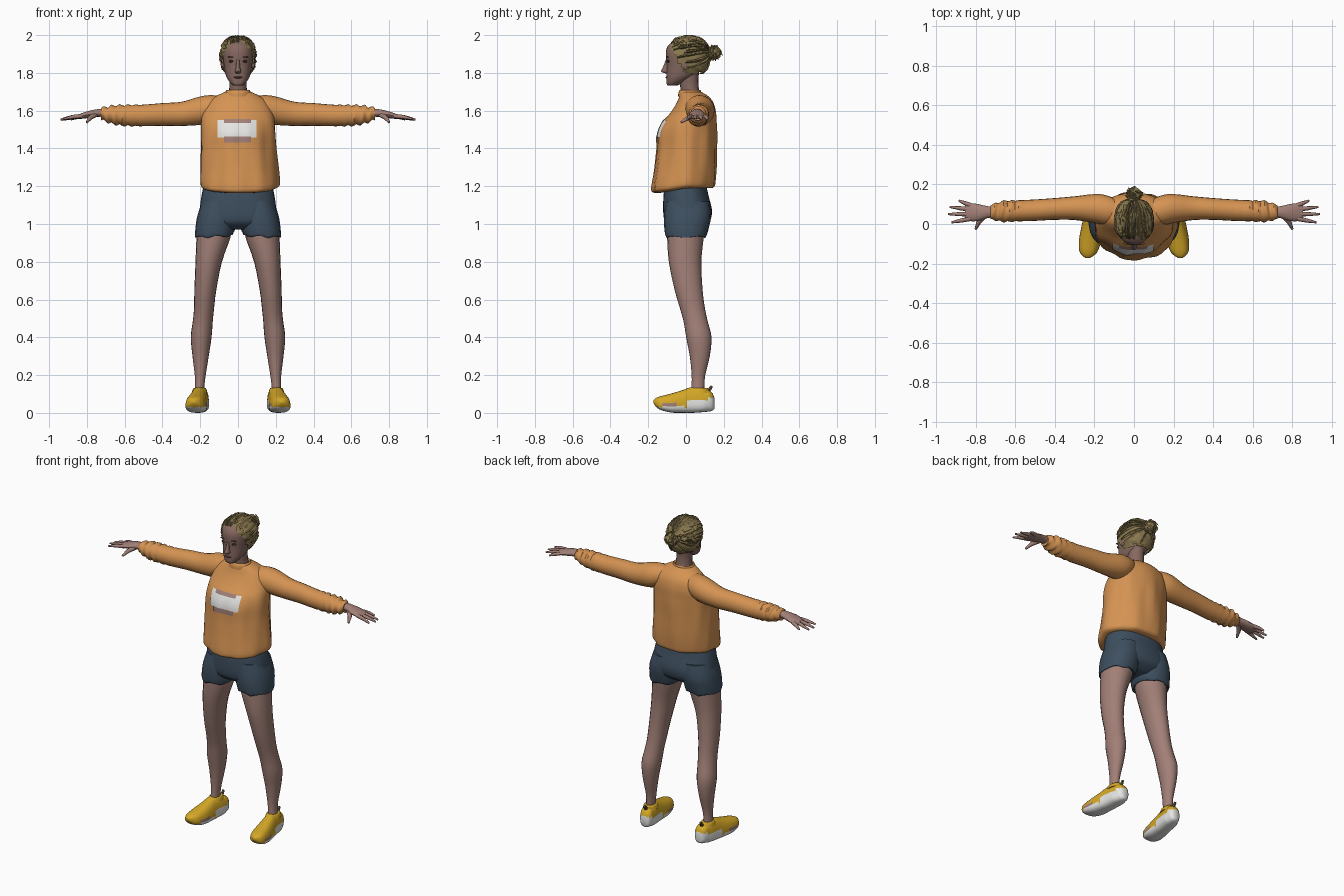
import bpy, bmesh, math, random
from mathutils import Vector
from mathutils.bvhtree import BVHTree

if "Cube" in bpy.data.objects:
    bpy.data.objects.remove(bpy.data.objects["Cube"])

random.seed(4)


def material(name, rgb):
    m = bpy.data.materials.new(name)
    m.diffuse_color = (*rgb, 1)
    m.use_nodes = True
    m.node_tree.nodes["Principled BSDF"].inputs["Base Color"].default_value = m.diffuse_color
    return m


ORANGE = material("orange_knit", (0.66, 0.29, 0.085))
SKIN = material("skin", (0.36, 0.215, 0.185))
FACE = material("face_skin", (0.24, 0.14, 0.12))
DENIM = material("navy_denim", (0.048, 0.078, 0.115))
HAIR = material("hair", (0.26, 0.195, 0.08))
DARK_HAIR = material("dark_hair", (0.13, 0.095, 0.04))
YELLOW = material("yellow_fabric", (0.66, 0.39, 0.02))
WHITE = material("white", (0.78, 0.78, 0.77))
DARK = material("dark_eye", (0.03, 0.022, 0.02))
LIP = material("lip", (0.14, 0.06, 0.055))


def finish(name, bm, mats, mirror=False, angle=50, rule=None):
    """Turn a bmesh into a smooth-shaded object, optionally mirrored on x."""
    bmesh.ops.recalc_face_normals(bm, faces=bm.faces)
    if rule:
        for f in bm.faces:
            f.material_index = rule(f.calc_center_median())
    me = bpy.data.meshes.new(name)
    bm.to_mesh(me)
    bm.free()
    ob = bpy.data.objects.new(name, me)
    bpy.context.collection.objects.link(ob)
    for m in mats:
        me.materials.append(m)
    bpy.ops.object.select_all(action='DESELECT')
    ob.select_set(True)
    bpy.context.view_layer.objects.active = ob
    bpy.ops.object.shade_smooth_by_angle(angle=math.radians(angle))
    if mirror:
        ob.modifiers.new("mirror", 'MIRROR')
    return ob


def spline(rows, steps):
    """Catmull-Rom through rows of numbers."""
    out = []
    for i in range(len(rows) - 1):
        a, b = rows[max(i - 1, 0)], rows[i]
        c, d = rows[i + 1], rows[min(i + 2, len(rows) - 1)]
        for s in range(steps):
            t = s / steps
            out.append([0.5 * (2 * q + (r - p) * t + (2 * p - 5 * q + 4 * r - w) * t * t
                               + (3 * q - p - 3 * r + w) * t ** 3)
                        for p, q, r, w in zip(a, b, c, d)])
    return out + [list(rows[-1])]


def loft(name, axis, rows, mats, n=20, steps=3, power=2.0, deform=None, **kw):
    """Rows are (position on axis, centre 1, centre 2, radius 1, radius 2)."""
    bm = bmesh.new()
    rings = []
    for t, c1, c2, r1, r2 in spline(rows, steps):
        ring = []
        for k in range(n):
            a = 2 * math.pi * k / n
            ca, sa = math.cos(a), math.sin(a)
            u = c1 + abs(r1) * math.copysign(abs(ca) ** (2 / power), ca)
            v = c2 + abs(r2) * math.copysign(abs(sa) ** (2 / power), sa)
            co = Vector({'x': (t, u, v), 'y': (u, t, v), 'z': (u, v, t)}[axis])
            ring.append(bm.verts.new(deform(co) if deform else co))
        rings.append(ring)
    for lo, hi in zip(rings, rings[1:]):
        for k in range(n):
            bm.faces.new((lo[k], lo[(k + 1) % n], hi[(k + 1) % n], hi[k]))
    bm.faces.new(rings[0][::-1])
    bm.faces.new(rings[-1])
    return finish(name, bm, mats, **kw)


def tube(name, tracks, mats, n=6, **kw):
    """Tapered tubes; each track is a list of (point, radius)."""
    bm = bmesh.new()
    for track in tracks:
        rings = []
        for i, (p, r) in enumerate(track):
            d = (track[min(i + 1, len(track) - 1)][0] - track[max(i - 1, 0)][0]).normalized()
            q = d.to_track_quat('Z', 'Y')
            rings.append([bm.verts.new(p + q @ Vector((r * math.cos(6.2832 * k / n),
                                                       r * math.sin(6.2832 * k / n), 0)))
                          for k in range(n)])
        for lo, hi in zip(rings, rings[1:]):
            for k in range(n):
                bm.faces.new((lo[k], lo[(k + 1) % n], hi[(k + 1) % n], hi[k]))
        bm.faces.new(rings[0][::-1])
        bm.faces.new(rings[-1])
    return finish(name, bm, mats, **kw)


def blob(name, centre, radii, mat, **kw):
    bm = bmesh.new()
    bmesh.ops.create_uvsphere(bm, u_segments=14, v_segments=9, radius=1)
    for v in bm.verts:
        v.co = Vector(c + r * x for c, r, x in zip(centre, radii, v.co))
    return finish(name, bm, [mat], **kw)


# Sweater body with soft folds and a hem that dips at the front
def folds(p):
    a = math.atan2(p.y, p.x)
    low = max(0, min(1, (1.66 - p.z) / 0.2))
    k = 1 + low * (0.022 * math.sin(7 * a + 6 * p.z) + 0.012 * math.sin(13 * a - 9 * p.z))
    dip = 0.17 * max(0, -p.y) * max(0, (1.35 - p.z) / 0.15)
    return Vector((p.x * k, p.y * k, p.z - dip))


sweater = loft("sweater_body", 'z', [
    (1.19, .008, -.005, .185, .145), (1.2, .008, -.012, .204, .165), (1.225, .008, -.012, .21, .17),
    (1.3, .004, -.003, .206, .165), (1.4, 0, .003, .2, .158), (1.48, 0, .006, .197, .156),
    (1.54, 0, .018, .195, .142), (1.59, 0, .038, .188, .12), (1.64, 0, .048, .165, .098),
    (1.675, 0, .042, .12, .078), (1.7, 0, .025, .068, .055)],
    [ORANGE], n=48, deform=folds)
loft("sweater_collar", 'z', [(1.675, 0, .02, .068, .062), (1.695, 0, .02, .069, .06),
                             (1.71, 0, .022, .06, .054), (1.7, 0, .022, .05, .045)], [ORANGE])


# Sleeves with wrinkles bunching towards the cuff
def wrinkle(p):
    w = 0.006 * max(0, min(1, (p.x - .5) / .1)) * math.sin(p.x * 150 + 30 * p.y)
    return p + Vector((0, w * 0.6, w))


loft("sleeves", 'x', [
    (.07, .06, 1.625, .055, .05), (.14, .07, 1.61, .075, .072), (.2, .078, 1.6, .073, .075),
    (.3, .08, 1.583, .06, .064), (.4, .076, 1.58, .055, .06), (.5, .07, 1.575, .054, .057),
    (.6, .066, 1.575, .053, .055), (.66, .064, 1.578, .053, .049), (.69, .062, 1.58, .045, .041),
    (.725, .06, 1.584, .037, .032)], [ORANGE], steps=5, deform=wrinkle, mirror=True)

# Chest patch: thin strips laid on the sweater surface
tree = BVHTree.FromPolygons([v.co for v in sweater.data.vertices],
                            [p.vertices for p in sweater.data.polygons])


def patch(name, x0, x1, z0, z1, lift, mat, nx=14, nz=8):
    bm = bmesh.new()
    grid = []
    for j in range(nz + 1):
        for i in range(nx + 1):
            o = Vector((x0 + (x1 - x0) * i / nx, -1, z0 + (z1 - z0) * j / nz))
            grid.append(bm.verts.new(tree.ray_cast(o, Vector((0, 1, 0)))[0] - Vector((0, lift, 0))))
    for j in range(nz):
        for i in range(nx):
            k = j * (nx + 1) + i
            bm.faces.new((grid[k], grid[k + 1], grid[k + nx + 2], grid[k + nx + 1]))
    finish(name, bm, [mat])


patch("chest_patch", -.108, .098, 1.458, 1.55, .004, WHITE)
patch("patch_lower_band", -.075, .068, 1.432, 1.462, .005, SKIN)
patch("patch_upper_band", -.075, .068, 1.535, 1.555, .005, SKIN)

# Hands: palm, four fingers and thumb
loft("palms", 'x', [(.69, .06, 1.588, .025, .021), (.74, .06, 1.588, .03, .021),
                    (.79, .058, 1.58, .043, .019), (.835, .06, 1.57, .045, .014),
                    (.855, .06, 1.567, .038, .009)], [SKIN], n=14, mirror=True)
fingers = []
for y, tx, ty, tz in ((.094, .885, .118, 1.553), (.073, .93, .086, 1.551),
                      (.05, .94, .05, 1.553), (.027, .922, .008, 1.556)):
    a, b = Vector((.825, y, 1.572)), Vector((tx, ty, tz))
    fingers.append([(a, .012), (a.lerp(b, .5) + Vector((0, 0, .003)), .0105), (b, .005)])
fingers.append([(Vector((.755, .045, 1.58)), .016), (Vector((.785, .008, 1.56)), .012),
                (Vector((.8, -.026, 1.538)), .006)])
tube("fingers", fingers, [SKIN], n=8, mirror=True)

# Shorts
loft("shorts_hips", 'z', [
    (1.22, 0, -.003, .178, .108), (1.15, 0, 0, .193, .119), (1.08, 0, .008, .203, .129),
    (1.03, 0, .008, .208, .125), (1.0, 0, .006, .19, .11), (.972, 0, .005, .12, .07)],
    [DENIM], n=32, power=2.3)
loft("shorts_legs", 'z', [
    (1.12, .1, .008, .09, .115), (1.04, .112, .008, .104, .124), (.98, .12, .003, .105, .118),
    (.935, .127, 0, .1, .108), (.94, .127, 0, .088, .098)], [DENIM], mirror=True, power=2.2,
    deform=lambda p: p + Vector((0, 0, .006 * math.sin(70 * p.x) + .05 * (.12 - p.x))
                         if p.z < .95 else (0, 0, 0)))

# Bare legs
loft("legs", 'z', [
    (1.0, .125, 0, .09, .1), (.93, .13, -.003, .09, .097), (.8, .155, -.005, .07, .086),
    (.65, .173, .014, .058, .074), (.55, .18, .035, .053, .066), (.48, .187, .052, .053, .064),
    (.4, .195, .068, .055, .067), (.3, .198, .073, .043, .053), (.2, .2, .066, .029, .036),
    (.14, .203, .063, .025, .034), (.09, .205, .06, .027, .035)], [SKIN], mirror=True)


# Sneakers: pale sole and heel, coloured upper, scuffed toe side
def shoe_colour(c):
    if c.z < (.058 + .25 * max(0, c.y - .05) if c.y > 0 else .032):
        return 1
    return 2 if -.12 < c.y < -.02 and c.z < .045 else 0


def shoe_shape(p):
    flare = 1.22 - p.z * 3.6 if p.y < .11 else 1
    cx = .205 - .13 * (p.y - .05)
    return Vector((cx + (p.x - .2) * flare, p.y, max(p.z, 0.0)))


loft("sneakers", 'y', [
    (.15, .2, .05, .018, .03), (.135, .2, .06, .036, .05), (.09, .2, .068, .046, .064),
    (.03, .2, .068, .047, .068), (-.02, .2, .06, .05, .06), (-.08, .2, .052, .052, .05),
    (-.135, .2, .052, .045, .036), (-.16, .2, .056, .028, .022), (-.172, .2, .06, .01, .008)],
    [YELLOW, WHITE, SKIN], n=24, steps=4, power=2.7, deform=shoe_shape, rule=shoe_colour, mirror=True)
loft("shoe_collars", 'z', [(.105, .203, .066, .042, .06), (.13, .203, .066, .034, .05),
                           (.132, .203, .066, .026, .04)], [YELLOW], mirror=True)
tube("heel_tabs", [[(Vector((.198, .115, .11)), .012), (Vector((.198, .137, .142)), .008)]],
     [DARK_HAIR], mirror=True)

# Neck and head
loft("neck", 'z', [(1.66, 0, .025, .058, .055), (1.71, 0, .02, .047, .049),
                   (1.76, 0, .015, .046, .05), (1.81, 0, .015, .05, .055)], [FACE])
loft("head", 'z', [
    (1.732, 0, -.072, .022, .022), (1.742, 0, -.065, .036, .038), (1.77, 0, -.04, .057, .064),
    (1.8, 0, -.02, .068, .083), (1.84, 0, -.01, .075, .092), (1.88, 0, -.006, .08, .1),
    (1.92, 0, -.004, .08, .101), (1.95, 0, -.002, .07, .088), (1.975, 0, 0, .045, .055)],
    [FACE], n=28, power=2.2)
loft("nose", 'z', [(1.798, 0, -.1, .01, .012), (1.808, 0, -.106, .017, .026),
                   (1.83, 0, -.104, .011, .018), (1.868, 0, -.1, .008, .008)], [FACE], n=12)
blob("eyes", (.036, -.094, 1.862), (.014, .008, .007), DARK, mirror=True)
blob("eyebrows", (.037, -.097, 1.884), (.019, .007, .0035), DARK_HAIR, mirror=True)
blob("mouth", (0, -.1, 1.776), (.024, .009, .006), LIP)
blob("ears", (.081, .0, 1.845), (.011, .02, .03), FACE, mirror=True)

# Hair cap trimmed along the hairline
HC, HR = Vector((0, .012, 1.883)), (.093, .112, .108)


def on_hair(d, lift=1.0):
    s = lift / sum(abs(x) ** 2.4 for x in d) ** (1 / 2.4)
    return HC + Vector(s * r * x for r, x in zip(HR, d))


def hairline(y):
    return 1.80 + .145 * max(0, min(1, (-.01 - y) / .075))


bm = bmesh.new()
bmesh.ops.create_uvsphere(bm, u_segments=36, v_segments=22, radius=1)
for v in bm.verts:
    v.co = on_hair(v.co, random.uniform(.97, 1.04))
trim = [f for f in bm.faces if f.calc_center_median().z < hairline(f.calc_center_median().y)]
bmesh.ops.delete(bm, geom=trim, context='FACES')
finish("hair_cap", bm, [HAIR], angle=20)

# Locks combed back towards the bun
BUN = Vector((0, .148, 1.905))
back = Vector((0, 1, .2)).normalized()
for name, count, mat in (("hair_locks", 75, HAIR), ("dark_hair_locks", 40, DARK_HAIR)):
    tracks = []
    while len(tracks) < count:
        d = Vector((random.gauss(0, 1), random.uniform(-1.6, .6), random.gauss(.3, .9))).normalized()
        if on_hair(d).z < hairline(on_hair(d).y) + .005:
            continue
        tracks.append([(on_hair(d.lerp(back, t).normalized(), random.uniform(1.0, 1.035)), r)
                       for t, r in ((0, .003), (.18, .007), (.4, .007), (.6, .005), (.75, .002))])
    tube(name, tracks, [mat], n=4, angle=20)

# Messy bun with loose ends
bm = bmesh.new()
bmesh.ops.create_icosphere(bm, subdivisions=3, radius=.036)
for v in bm.verts:
    v.co = v.co * random.uniform(.85, 1.15) + BUN
finish("hair_bun", bm, [HAIR], angle=20)
ends = []
for i in range(26):
    d = Vector((random.gauss(0, 1), random.gauss(.1, .8), random.gauss(.3, 1))).normalized()
    side = d.cross(Vector((.3, 1, .2))).normalized()
    ends.append([(BUN + d * .03 - side * .02, .004), (BUN + d * .038, .007),
                 (BUN + d * .043 + side * .02, .001)])
tube("bun_ends", ends, [HAIR, DARK_HAIR], n=4, angle=20)
